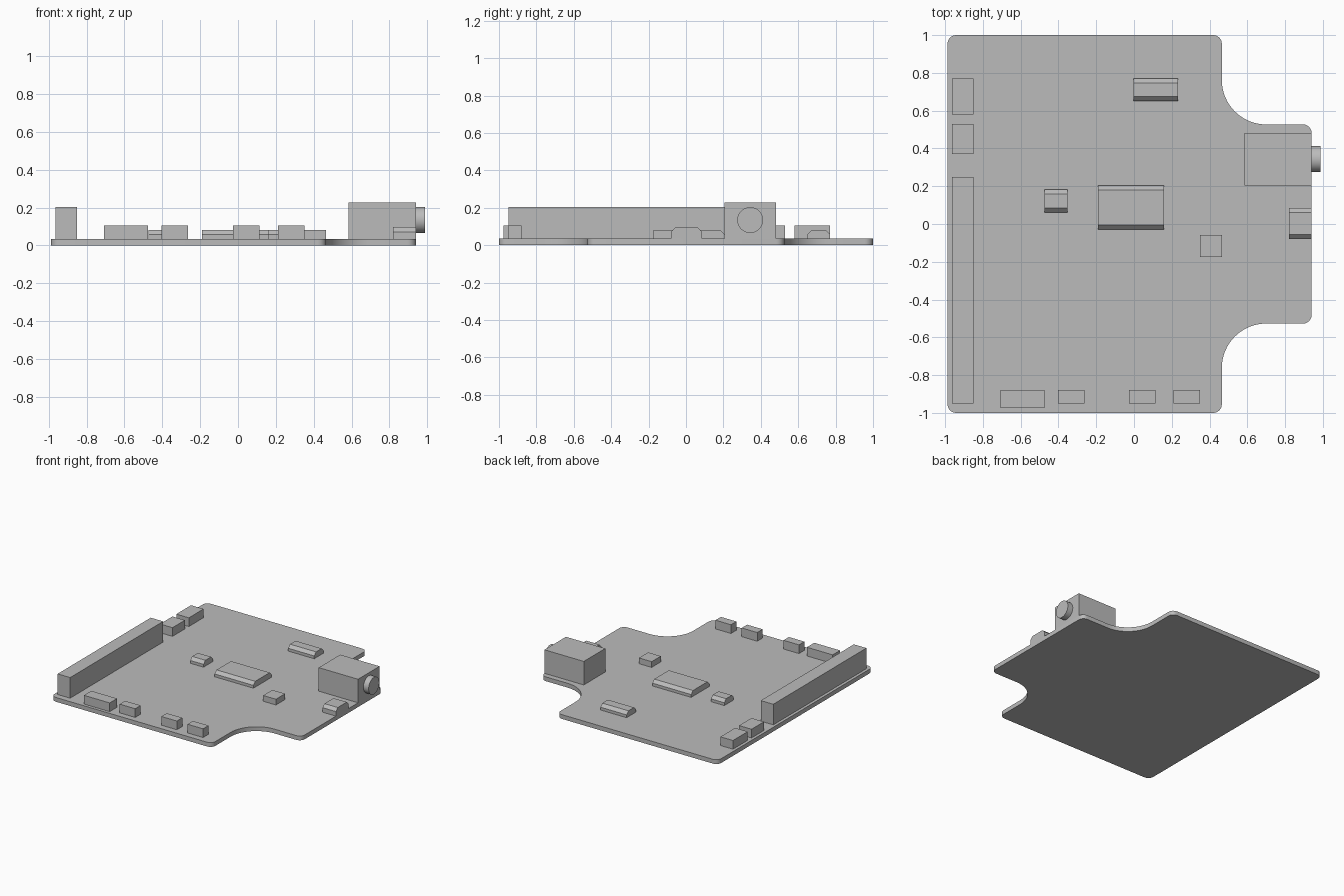
import bpy, bmesh
from math import sin, cos, pi, radians
from mathutils import Vector

cube = bpy.data.objects.get("Cube")
if cube:
    bpy.data.objects.remove(cube)

grey = bpy.data.materials.new("plain grey")
grey.use_nodes = True
GREY = (0.5, 0.5, 0.5, 1)
grey.diffuse_color = GREY
grey.node_tree.nodes["Principled BSDF"].inputs["Base Color"].default_value = GREY

BOARD_TOP = 0.035


def prism(name, outline, offset, smooth=False):
    """Extrude a closed planar outline along the offset vector."""
    bm = bmesh.new()
    face = bm.faces.new([bm.verts.new(p) for p in outline])
    ext = bmesh.ops.extrude_face_region(bm, geom=[face])
    moved = [v for v in ext["geom"] if isinstance(v, bmesh.types.BMVert)]
    bmesh.ops.translate(bm, verts=moved, vec=Vector(offset))
    bmesh.ops.recalc_face_normals(bm, faces=bm.faces)
    mesh = bpy.data.meshes.new(name)
    bm.to_mesh(mesh)
    bm.free()
    mesh.materials.append(grey)
    obj = bpy.data.objects.new(name, mesh)
    bpy.context.collection.objects.link(obj)
    if smooth:
        bpy.ops.object.select_all(action="DESELECT")
        obj.select_set(True)
        bpy.context.view_layer.objects.active = obj
        bpy.ops.object.shade_smooth_by_angle(angle=radians(30))
    return obj


def arc(cx, cy, r, start, end, steps=10):
    angles = [radians(start + (end - start) * i / steps) for i in range(steps + 1)]
    return [(cx + r * cos(a), cy + r * sin(a), 0) for a in angles]


def box(name, x0, x1, y0, y1, top):
    z = BOARD_TOP
    prism(name, [(x0, y0, z), (x1, y0, z), (x1, y1, z), (x0, y1, z)], (0, 0, top - z))


def chip(name, x0, x1, y0, y1, top, chamfer=0.024):
    """Block whose two long upper edges are chamfered."""
    z, c = BOARD_TOP, chamfer
    profile = [(y0, z), (y1, z), (y1, top - c), (y1 - c, top), (y0 + c, top), (y0, top - c)]
    prism(name, [(x0, y, h) for y, h in profile], (x1 - x0, 0, 0))


# Circuit board: back half of the outline, mirrored to the front
r, fillet = 0.045, 0.235
back = (arc(0.94 - r, 0.527 - r, r, 0, 90, 6)
        + arc(0.465 + fillet, 0.527 + fillet, fillet, 270, 180, 16)
        + arc(0.465 - r, 1 - r, r, 0, 90, 6)
        + arc(-0.987 + r, 1 - r, r, 90, 180, 6))
front = [(x, -y, z) for x, y, z in reversed(back)]
prism("circuit_board", back + front, (0, 0, BOARD_TOP), smooth=True)

# Pin header and sockets along the left edge of the plan
box("long_header", -0.963, -0.85, -0.95, 0.25, 0.203)
box("side_socket_short", -0.963, -0.85, 0.37, 0.53, 0.106)
box("side_socket_long", -0.963, -0.85, 0.58, 0.77, 0.106)

# Connectors along the front edge
box("front_connector_wide", -0.708, -0.475, -0.975, -0.88, 0.106)
for i, x in enumerate((-0.403, -0.027, 0.21)):
    box(f"front_connector_{i + 1}", x, x + 0.14, -0.95, -0.88, 0.106)

# Surface-mounted chips
chip("main_chip", -0.19, 0.16, -0.03, 0.205, 0.082)
chip("small_chip", -0.473, -0.353, 0.06, 0.182, 0.082)
chip("rear_chip", -0.003, 0.233, 0.65, 0.77, 0.082)
chip("edge_connector", 0.82, 0.94, -0.08, 0.085, 0.096)
box("square_component", 0.35, 0.465, -0.175, -0.057, 0.082)

# Jack housing with round barrel
box("jack_housing", 0.585, 0.94, 0.205, 0.482, 0.227)
barrel = [(0.94, 0.343 + y, 0.134 + z) for y, z, _ in arc(0, 0, 0.069, 0, 360, 40)[:-1]]
prism("jack_barrel", barrel, (0.047, 0, 0), smooth=True)
